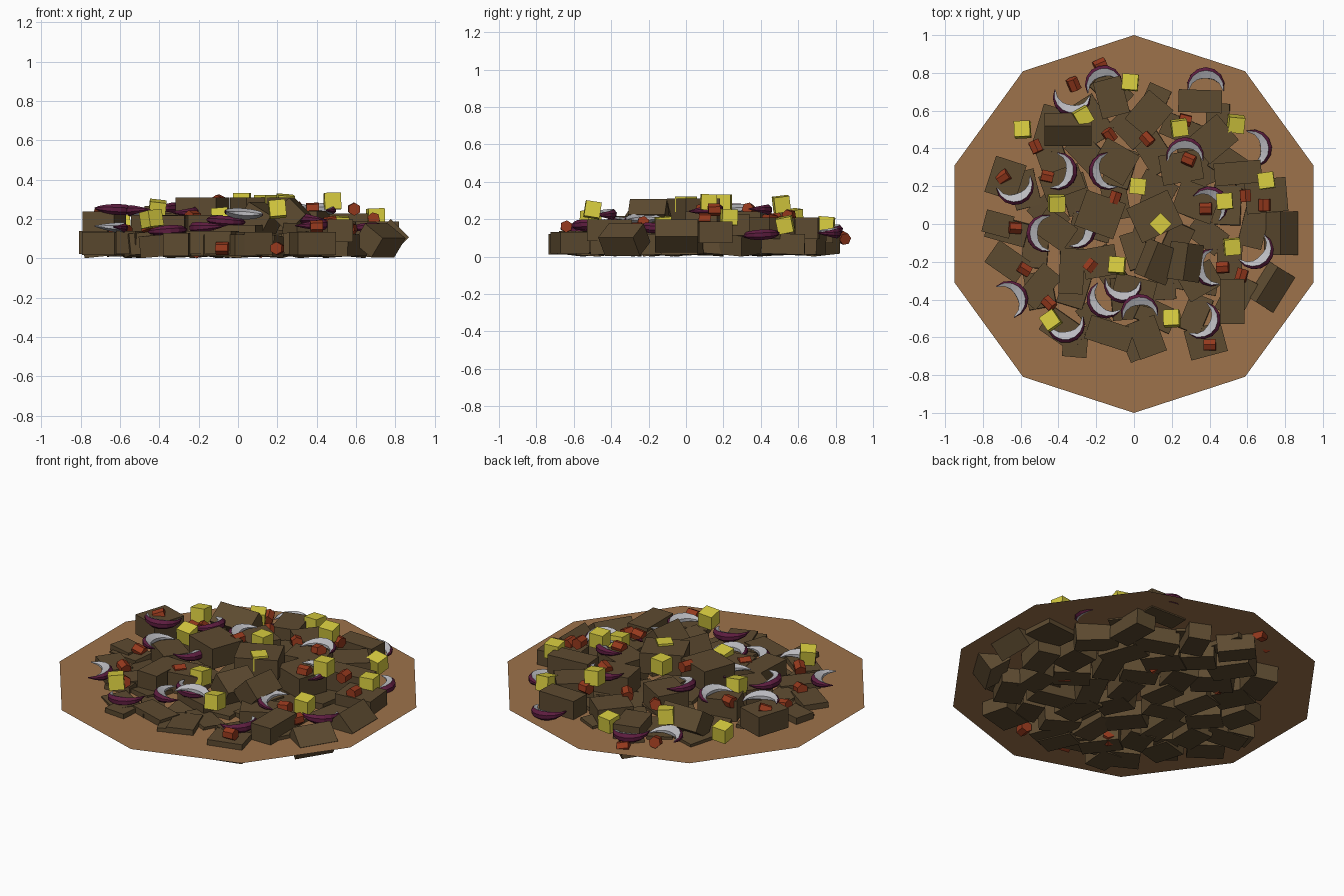
import bpy, bmesh, math, random
from mathutils import Matrix, Vector, Euler

random.seed(7)
rad = math.radians


def material(name, rgb):
    m = bpy.data.materials.new(name)
    m.diffuse_color = (*rgb, 1)
    return m


def finish(bm, name, mats):
    bmesh.ops.recalc_face_normals(bm, faces=bm.faces)
    me = bpy.data.meshes.new(name)
    bm.to_mesh(me)
    bm.free()
    for m in mats:
        me.materials.append(m)
    ob = bpy.data.objects.new(name, me)
    bpy.context.collection.objects.link(ob)
    return ob


def place(x, y, z, rx=0, ry=0, rz=0):
    return Matrix.Translation((x, y, z)) @ Euler((rad(rx), rad(ry), rad(rz))).to_matrix().to_4x4()


def add_box(bm, mat, size):
    vs = bmesh.ops.create_cube(bm, size=1, matrix=mat @ Matrix.Diagonal((*size, 1)))["verts"]
    low = min(v.co.z for v in vs)
    if low < 0:                       # keep every piece above the base plane
        for v in vs:
            v.co.z -= low


# broth surface: one flat decagon
bm = bmesh.new()
bm.faces.new([bm.verts.new((math.cos(rad(90 + 36 * i)), math.sin(rad(90 + 36 * i)), 0.1)) for i in range(10)])
finish(bm, "broth_surface", [material("broth", (0.34, 0.17, 0.07))])

# meat chunks, outer ring: x, y, z, width, depth, turn
outer = [
    (-.68, .24, .18, .17, .2, -18), (-.72, 0, .08, .15, .12, -15), (-.67, -.2, .075, .2, .14, -35),
    (-.12, .67, .13, .15, .2, 15), (.08, .58, .14, .2, .17, 50),
    (.35, .65, .15, .23, .12, -2), (.42, .45, .15, .2, .18, 40), (.55, .27, .17, .25, .12, 5),
    (.52, -.41, .14, .13, .24, 0), (.38, -.62, .075, .2, .16, 15),
    (.07, -.6, .075, .15, .2, 20), (-.13, -.58, .08, .24, .13, -18), (-.31, -.62, .07, .13, .17, -5),
    (-.33, -.25, .16, .13, .24, -3), (-.5, -.33, .08, .13, .22, -40), (.7, .15, .13, .22, .18, 5),
]
# meat chunks, inner heap and tilted pieces: x, y, z, width, depth, tilt x, tilt y, turn
inner = [
    (-.18, .05, .25, .22, .2, 0, 0, -20), (.11, .04, .25, .24, .2, 0, 0, 25),
    (.33, .12, .18, .22, .18, 0, 0, -20), (-.1, .33, .18, .2, .18, 0, 0, -30),
    (.25, .3, .18, .22, .16, 0, 0, 10), (-.38, .22, .17, .22, .14, 0, 0, 20),
    (-.18, -.2, .16, .18, .16, 0, 0, 10), (.0, -.35, .11, .22, .14, 0, 0, -15),
    (.35, -.3, .12, .2, .15, 0, 0, 30), (-.42, -.03, .16, .2, .15, 0, 0, -35),
    (-.35, .5, .18, .25, .13, 35, 0, 0), (.12, -.2, .2, .14, .2, 0, 30, -22),
    (.27, -.2, .22, .13, .2, 0, -45, -8), (.78, -.05, .11, .13, .23, 0, 45, 0),
    (.72, -.33, .09, .13, .22, 0, 35, -32),
]
bm = bmesh.new()
for x, y, z, w, d, r in outer:
    add_box(bm, place(x, y, z, rz=r), (w, d, .115))
for x, y, z, w, d, tx, ty, r in inner:
    add_box(bm, place(x, y, z, tx, ty, r), (w, d, .12))
# submerged bottom layer in a loose spiral
N = 42
for i in range(N):
    r, a = .70 * math.sqrt((i + .5) / N), i * 2.39996
    tilt = random.uniform(-6, 6)
    add_box(bm, place(r * math.cos(a), r * math.sin(a) + .03, .066, tilt, -tilt, random.uniform(60, 170)),
            (random.uniform(.19, .24), random.uniform(.12, .15), .11))
finish(bm, "meat_chunks", [material("meat", (0.11, 0.07, 0.03))])

# onion slices: x, y, z, bulge direction
onions = [
    (-.33, .67, .14, -100), (-.16, .74, .15, 105), (.38, .73, .13, 90), (.63, .40, .12, 5),
    (.27, .36, .25, 90), (-.40, .28, .25, -10), (-.14, .28, .25, 195), (-.63, .2, .25, -70),
    (-.47, -.05, .24, 180), (-.30, -.03, .24, -10), (.40, .10, .25, 45), (.41, -.23, .20, 190),
    (.64, -.14, .15, -45), (-.66, -.40, .16, 30), (-.36, -.53, .14, -80), (-.15, -.40, .16, 220),
    (-.06, -.32, .19, -95), (.03, -.47, .23, 95), (.36, -.51, .17, -30),
]
SECTION = [(0, .4), (-.3, 1), (-1, .35), (-1, -.35), (-.3, -1), (0, -.4)]
bm = bmesh.new()
for x, y, z, bulge in onions:
    m = place(x, y, z, random.uniform(-5, 5), random.uniform(-5, 5), bulge)
    rings = []
    for k in range(9):
        t = rad(-105 + 210 * k / 8)
        s = max(.08, math.cos(t * 90 / 112))
        rings.append([bm.verts.new(m @ Vector(((.1 + p * .06 * s) * math.cos(t),
                                               (.1 + p * .06 * s) * math.sin(t), q * .028 * s)))
                      for p, q in SECTION])
    for a, b in zip(rings, rings[1:]):
        for j in range(6):
            f = bm.faces.new((a[j], a[(j + 1) % 6], b[(j + 1) % 6], b[j]))
            f.material_index = 1 if j in (1, 2, 3) else 0
    bm.faces.new(rings[0])
    bm.faces.new(rings[-1])
finish(bm, "onion_slices", [material("onion_skin", (0.11, 0.012, 0.05)), material("onion_flesh", (0.5, 0.5, 0.53))])

# yellow root cubes: x, y, z, turn
cubes = [
    (-.59, .5, .17, 3), (-.27, .57, .21, 30), (-.02, .75, .17, -5), (.24, .51, .28, 8), (.54, .53, .17, -5),
    (.7, .23, .21, 8), (.48, .12, .29, 4), (.02, .2, .29, -6), (-.41, .11, .25, 2), (.14, 0, .28, 45),
    (.52, -.12, .17, 5), (-.09, -.22, .21, -4), (.2, -.5, .25, 3), (-.44, -.51, .2, 35),
]
bm = bmesh.new()
for x, y, z, r in cubes:
    flat = z > .27 and x < .2
    tilt = 0 if flat else random.uniform(-12, 12)
    add_box(bm, place(x, y, z, tilt, tilt * .6, r), (.084, .084, .084))
finish(bm, "root_cubes", [material("yellow_root", (0.68, 0.6, 0.05))])

# red carrot bits: x, y, z
bits = [
    (-.32, .74, .13), (-.18, .84, .1), (-.52, .41, .14), (-.69, .25, .23), (-.46, .25, .22), (-.13, .47, .2),
    (.07, .45, .2), (.27, .55, .22), (.29, .34, .25), (-.1, .14, .29), (.38, .08, .25), (.59, .15, .25),
    (.69, .1, .2), (-.63, -.02, .14), (-.58, -.24, .14), (-.23, -.22, .21), (-.45, -.42, .16),
    (.47, -.23, .18), (.57, -.27, .15), (.4, -.64, .16),
    (-.08, -.68, .05), (.2, -.68, .05), (-.77, .02, .06), (-.3, .35, .04), (.1, .3, .04), (.4, -.1, .04), (-.2, -.45, .04),
]
bm = bmesh.new()
for x, y, z in bits:
    m = place(x, y, z, 90 + random.uniform(-20, 20), random.uniform(-20, 20), random.uniform(0, 180))
    bmesh.ops.create_cone(bm, cap_ends=True, segments=6, radius1=.033, radius2=.033, depth=.064, matrix=m)
finish(bm, "carrot_bits", [material("carrot", (0.30, 0.04, 0.012))])
